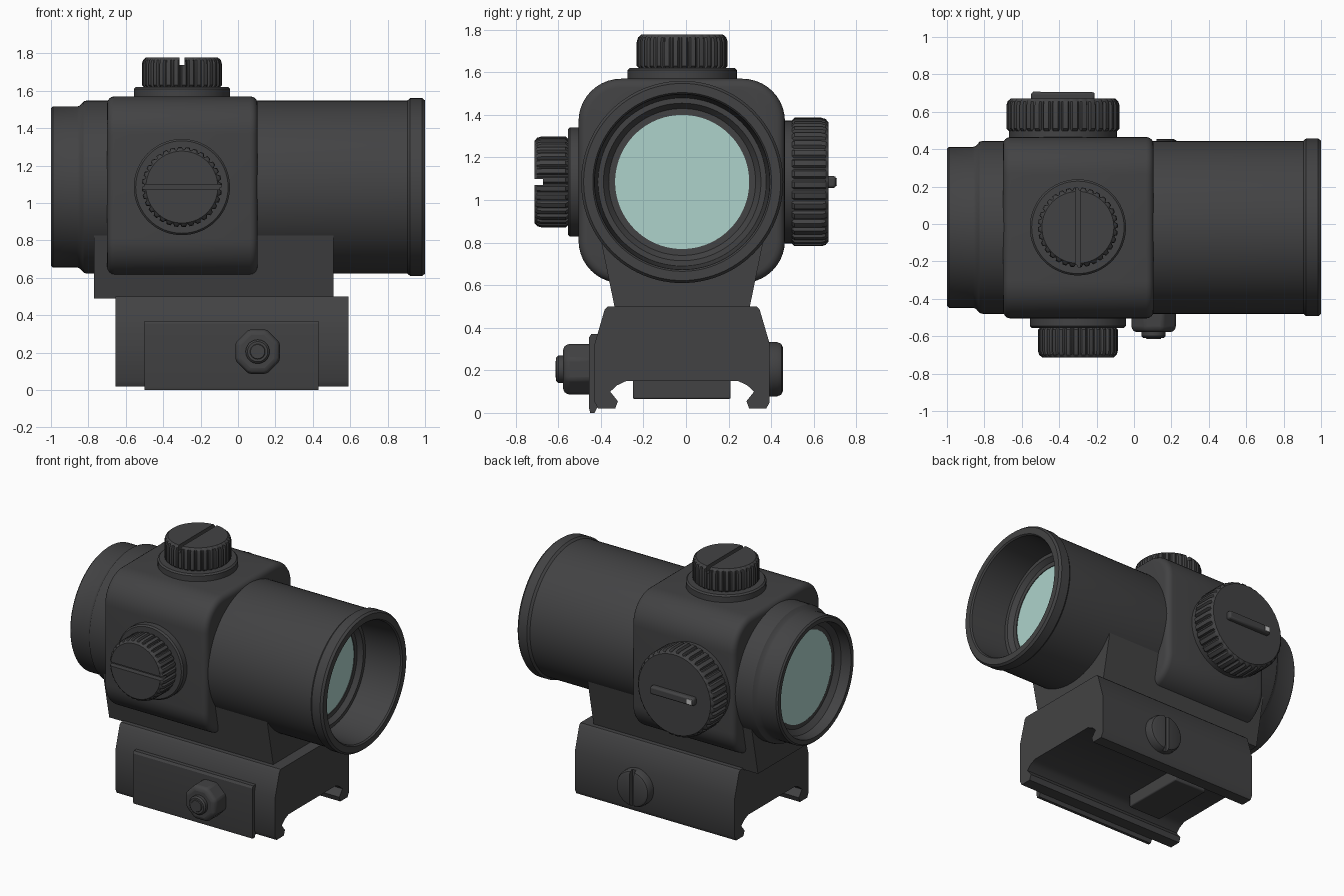
import bpy, bmesh
from math import pi, sin, cos, radians
from mathutils import Matrix, Vector

if "Cube" in bpy.data.objects:
    bpy.data.objects.remove(bpy.data.objects["Cube"])

CY, CZ = -0.018, 1.085          # optical axis


def material(name, col):
    m = bpy.data.materials.new(name)
    m.diffuse_color = col
    m.use_nodes = True
    m.node_tree.nodes["Principled BSDF"].inputs["Base Color"].default_value = m.diffuse_color
    return m


DARK = material("dark_metal", (0.055, 0.055, 0.057, 1))
GLASS = material("lens_glass", (0.42, 0.65, 0.6, 0.5))
WHITE = material("white_mark", (0.8, 0.8, 0.8, 1))

# local z turned towards each direction
TO_X = Matrix.Rotation(pi / 2, 4, 'Y')
TO_FRONT = Matrix.Rotation(pi / 2, 4, 'X')
TO_BACK = Matrix.Rotation(-pi / 2, 4, 'X')
UP = Matrix.Identity(4)


def loft(name, rings, mat=DARK, xf=UP, at=(0, 0, 0), closed=False, bevel=0):
    bm = bmesh.new()
    xf = Matrix.Translation(at) @ xf
    vs = [[bm.verts.new(xf @ Vector(p)) for p in ring] for ring in rings]
    n = len(vs[0])
    pairs = list(zip(vs, vs[1:])) + ([(vs[-1], vs[0])] if closed else [])
    for a, b in pairs:
        for i in range(n):
            j = (i + 1) % n
            bm.faces.new((a[i], a[j], b[j], b[i]))
    if not closed:
        bm.faces.new(vs[0])
        bm.faces.new(vs[-1])
    bmesh.ops.recalc_face_normals(bm, faces=bm.faces)
    me = bpy.data.meshes.new(name)
    bm.to_mesh(me)
    bm.free()
    me.materials.append(mat)
    ob = bpy.data.objects.new(name, me)
    bpy.context.collection.objects.link(ob)
    if bevel:
        b = ob.modifiers.new("bevel", 'BEVEL')
        b.width, b.segments, b.limit_method = bevel, 2, 'ANGLE'
    return ob


def circle(r, z, n=64, turn=0.0):
    return [(r * cos(2 * pi * i / n + turn), r * sin(2 * pi * i / n + turn), z) for i in range(n)]


def lathe(name, prof, xf, at, n=64, turn=0.0, **kw):
    return loft(name, [circle(r, z, n, turn) for z, r in prof], xf=xf, at=at, **kw)


def box(name, lo, hi, **kw):
    return loft(name, [[(lo[0], lo[1], z), (hi[0], lo[1], z), (hi[0], hi[1], z), (lo[0], hi[1], z)]
                       for z in (lo[2], hi[2])], **kw)


def prism_x(name, yz, x0, x1, **kw):
    return loft(name, [[(x, y, z) for y, z in yz] for x in (x0, x1)], **kw)


def cut(ob, cutter):
    cutter.hide_render = True
    m = ob.modifiers.new("cut", 'BOOLEAN')
    m.operation, m.solver, m.object = 'DIFFERENCE', 'EXACT', cutter
    bpy.context.view_layer.objects.active = ob
    bpy.ops.object.modifier_apply(modifier=m.name)
    bpy.data.objects.remove(cutter)


def knob(name, r, h, teeth, depth, xf, at):
    def ring(rad, z, d):
        n = teeth * 6
        return [((rad - (d if i % 6 > 3 else 0)) * cos(2 * pi * i / n),
                 (rad - (d if i % 6 > 3 else 0)) * sin(2 * pi * i / n), z) for i in range(n)]
    return loft(name, [ring(r - 0.012, 0, 0.006), ring(r, 0.012, depth), ring(r, h - 0.035, depth),
                       ring(r - 0.006, h - 0.014, depth * 0.6), ring(r - 0.022, h, 0)], xf=xf, at=at)


def mirrored(half):
    return [(CY + h, z) for h, z in half] + [(CY - h, z) for h, z in reversed(half)]


# hollow main tube
lathe("main_tube", [(-1, .39), (-1, .42), (-.99, .43), (-.86, .43), (-.845, .436), (-.825, .458), (-.81, .462),
                    (.905, .462), (.92, .475), (.985, .475), (1, .463), (1, .42), (.99, .412),
                    (.73, .395), (.73, .37), (.70, .345), (.70, .315), (-.9, .315), (-.9, .345), (-.93, .38)],
      TO_X, (0, CY, CZ), n=96, closed=True)

# lenses
for name, x in (("front_lens", .68), ("rear_lens", -.9)):
    lathe(name, [(x, .318), (x + .015, .318)], TO_X, (0, CY, CZ), n=96, mat=GLASS)


# rounded square housing with the tube bore cut through
def round_square(x, inset):
    hw, hh, r = .485 - inset, .48 - inset, .2 - inset
    pts = []
    for k, (sy, sz) in enumerate(((1, 1), (-1, 1), (-1, -1), (1, -1))):
        for i in range(11):
            a = (k + i / 10) * pi / 2
            pts.append((x, -.02 + sy * (hw - r) + r * cos(a), 1.09 + sz * (hh - r) + r * sin(a)))
    return pts


R = 0.04
steps = [radians(a) for a in (0, 22.5, 45, 67.5, 90)]
housing = loft("housing", [round_square(-.7 + R - R * cos(a), R - R * sin(a)) for a in steps] +
               [round_square(.105 - R + R * cos(a), R - R * sin(a)) for a in reversed(steps)])
cut(housing, lathe("bore_cutter", [(-1, .44), (1, .44)], TO_X, (0, CY, CZ), n=96))

# neck under the tube and rail mount
prism_x("neck", mirrored([(.2, .7), (.385, .825), (.316, .49)]), -.77, .51)
prism_x("rail_mount", mirrored([(.35, .5), (.364, .486), (.411, .325), (.411, .05), (.395, .02), (.315, .02),
                                (.302, .055), (.338, .1), (.305, .13), (.262, .15)]), -.655, .59)
box("recoil_lug", (-.42, -.25, .065), (-.17, .21, .17), bevel=.008)

# clamp plate, nut and bolt on the front side
prism_x("clamp_plate", [(-.41, .37), (-.445, .37), (-.455, .355), (-.455, .02), (-.45, 0), (-.43, 0), (-.41, .04)],
        -.5, .43)
BX, BZ = .105, .205
lathe("clamp_nut", [(.44, .128), (.56, .128), (.578, .108)], TO_FRONT, (BX, 0, BZ), n=8, turn=pi / 8, bevel=.012)
lathe("clamp_bolt", [(.57, .064), (.6, .064), (.61, .054)], TO_FRONT, (BX, 0, BZ), n=40)
lathe("bolt_ring", [(.608, .042), (.614, .038)], TO_FRONT, (BX, 0, BZ), n=40)

# slotted screw head on the back side
screw = lathe("mount_screw", [(.37, .128), (.43, .128), (.448, .12), (.455, .105)], TO_BACK, (BX, 0, BZ), n=48)
cut(screw, box("slot_cutter", (-.016, -.2, .425), (.016, .2, .6), xf=TO_BACK, at=(BX, 0, BZ)))

# top and front adjustment turrets
for name, xf, at, sx, sy in (("elevation", UP, (-.3, CY, 1.56), .014, .3),
                             ("windage", TO_FRONT, (-.3, -.495, CZ), .3, .014)):
    lathe(name + "_flange", [(0, .257), (.05, .257), (.06, .247)], xf, at)
    cap = knob(name + "_knob", .214, .16, 32, .013, xf, Vector(at) + xf @ Vector((0, 0, .058)))
    cut(cap, box("slot_cutter", (-sx, -sy, .178), (sx, sy, .4), xf=xf, at=at))

# brightness dial with pointer bar and white mark
DIAL = (-.38, 0, CZ)
lathe("dial_base", [(.44, .288), (.505, .288)], TO_BACK, DIAL)
knob("brightness_dial", .302, .172, 36, .016, TO_BACK, (-.38, .498, CZ))
box("dial_pointer", (-.55, .66, CZ - .028), (-.21, .705, CZ + .028), bevel=.012)
box("pointer_mark", (-.54, .69, CZ - .018), (-.5, .709, CZ + .018), mat=WHITE)

# smooth shading with sharp edges kept
bpy.ops.object.select_all(action='SELECT')
bpy.context.view_layer.objects.active = housing
bpy.ops.object.shade_smooth_by_angle(angle=radians(30))
